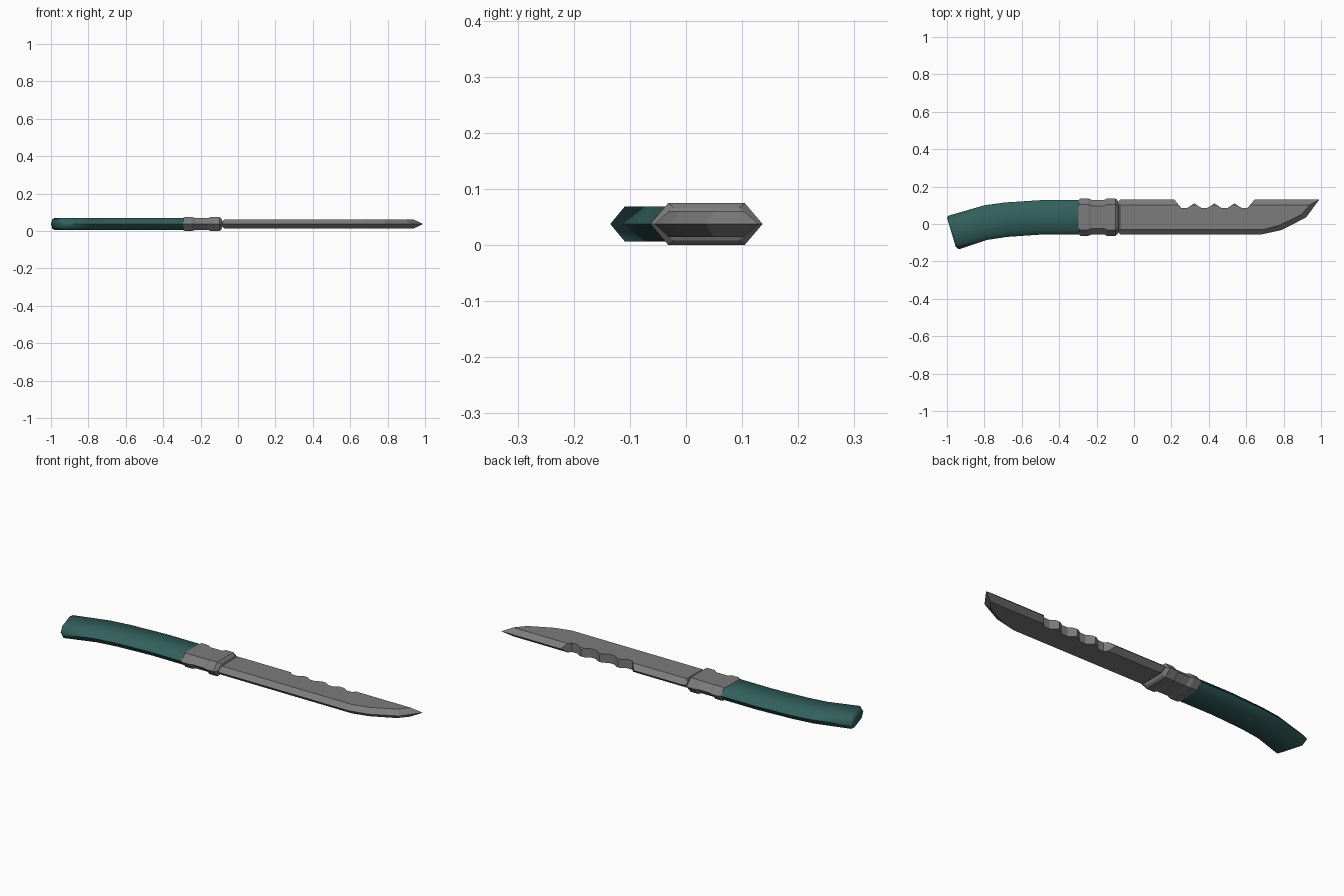
import bpy, bmesh, math
from mathutils import Vector

if "Cube" in bpy.data.objects:
    bpy.data.objects.remove(bpy.data.objects["Cube"])

MID = 0.0375  # height of the knife's centre plane


def material(name, rgb):
    m = bpy.data.materials.new(name)
    m.diffuse_color = (*rgb, 1)
    m.use_nodes = True
    m.node_tree.nodes["Principled BSDF"].inputs["Base Color"].default_value = m.diffuse_color
    return m


steel = material("steel grey", (0.2, 0.2, 0.2))
teal = material("dark teal", (0.032, 0.115, 0.108))


def new_object(name, bm, mat=None):
    bmesh.ops.recalc_face_normals(bm, faces=bm.faces)
    me = bpy.data.meshes.new(name)
    bm.to_mesh(me)
    bm.free()
    ob = bpy.data.objects.new(name, me)
    bpy.context.collection.objects.link(ob)
    if mat:
        me.materials.append(mat)
    return ob


def skin(bm, rings):
    """Bridge a list of closed rings and cap both ends."""
    vs = [[bm.verts.new(p) for p in r] for r in rings]
    n = len(vs[0])
    for a, b in zip(vs, vs[1:]):
        for i in range(n):
            j = (i + 1) % n
            bm.faces.new((a[i], a[j], b[j], b[i]))
    bm.faces.new(vs[0])
    bm.faces.new(vs[-1])


def hex_ring(top, bottom, half, inset):
    """Flattened hexagon between two outline points on the centre plane."""
    t, b = Vector((*top, MID)), Vector((*bottom, MID))
    d = (b - t).normalized() * inset
    up = Vector((0, 0, half))
    return [t, t + d + up, b - d + up, b, b - d - up, t + d - up]


# Handle: curved grip with a slanted butt
handle_stations = [
    ((-1.0, 0.035), (-0.953, -0.122), 0.024, 0.025),
    ((-0.99, 0.045), (-0.937, -0.135), 0.031, 0.027),
    ((-0.8, 0.1), (-0.785, -0.085), 0.031, 0.027),
    ((-0.69, 0.115), (-0.68, -0.069), 0.031, 0.027),
    ((-0.49, 0.128), (-0.49, -0.056), 0.031, 0.027),
    ((-0.28, 0.128), (-0.28, -0.056), 0.031, 0.027),
]
bm = bmesh.new()
skin(bm, [hex_ring(*s) for s in handle_stations])
handle = new_object("handle", bm, teal)
bpy.context.view_layer.objects.active = handle
handle.select_set(True)
bpy.ops.object.shade_smooth_by_angle(angle=math.radians(80))

# Collar: two raised bands with a waist between them
collar_stations = [(-0.296, 0.092, 0.032), (-0.285, 0.1, 0.0365),
                   (-0.245, 0.1, 0.0365), (-0.228, 0.093, 0.0325),
                   (-0.158, 0.093, 0.0325), (-0.145, 0.1, 0.0375),
                   (-0.1, 0.1, 0.0375), (-0.089, 0.091, 0.029),
                   (-0.083, 0.08, 0.014)]
bm = bmesh.new()
skin(bm, [hex_ring((x, 0.0365 + w), (x, 0.0365 - w), h, 0.032)
          for x, w, h in collar_stations])
new_object("collar", bm, steel)

# Blade: sharp outline on the centre plane, inset flats above and below
edge = [(-0.09, 0.11), (-0.09, -0.035), (-0.075, -0.056), (0.68, -0.056),
        (0.79, -0.032), (0.92, 0.035), (0.99, 0.13), (-0.075, 0.13)]
flat = [(-0.075, 0.102), (-0.075, -0.03), (-0.06, -0.03), (0.69, -0.03),
        (0.775, -0.008), (0.895, 0.05), (0.94, 0.102), (-0.06, 0.102)]
bm = bmesh.new()
skin(bm, [[(x, y, MID - 0.0235) for x, y in flat],
          [(x, y, MID) for x, y in edge],
          [(x, y, MID + 0.0235) for x, y in flat]])
blade = new_object("blade", bm, steel)

# Saw notches cut straight down through the spine
count, start, end = 4, 0.215, 0.645
pitch = (end - start) / count
saw = [(start - 0.015, 0.16)]
for i in range(count):
    x = start + i * pitch
    saw += [(x, 0.131 if i == 0 else 0.11), (x + 0.35 * pitch, 0.086),
            (x + 0.65 * pitch, 0.086)]
saw += [(end, 0.131), (end + 0.015, 0.16)]
bm = bmesh.new()
skin(bm, [[(x, y, z) for x, y in saw] for z in (-0.05, 0.12)])
cutter = new_object("notch_cutter", bm, steel)
cutter.hide_render = True
cutter.hide_set(True)
cut = blade.modifiers.new("saw notches", 'BOOLEAN')
cut.operation = 'DIFFERENCE'
cut.solver = 'EXACT'
cut.object = cutter
